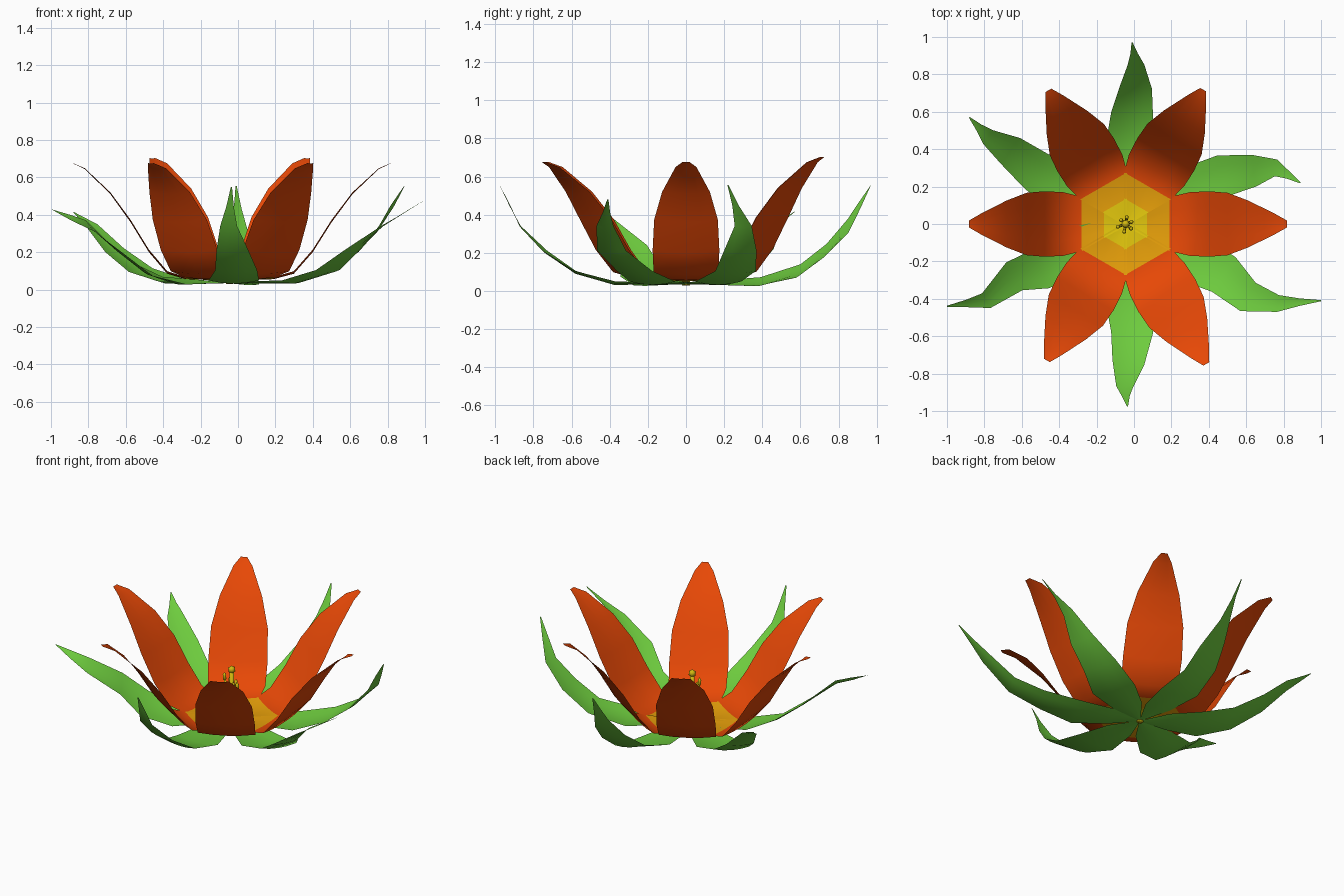
import bpy, bmesh, math, random
from mathutils import Vector, Matrix

if "Cube" in bpy.data.objects:
    bpy.data.objects.remove(bpy.data.objects["Cube"])

random.seed(4)
CX = -0.045  # flower axis


def material(name, rgb):
    m = bpy.data.materials.new(name)
    m.diffuse_color = (*rgb, 1)
    m.use_nodes = True
    m.node_tree.nodes["Principled BSDF"].inputs["Base Color"].default_value = m.diffuse_color
    return m


ORANGE = material("petal orange", (0.80, 0.065, 0.002))
GOLD = material("gold base", (0.80, 0.35, 0.003))
YELLOW = material("yellow heart", (0.78, 0.58, 0.004))
GREEN = material("leaf green", (0.155, 0.60, 0.048))
STAMEN = material("stamen yellow", (0.64, 0.48, 0.005))


def finish(name, bm, mats):
    me = bpy.data.meshes.new(name)
    bm.to_mesh(me)
    bm.free()
    for m in mats:
        me.materials.append(m)
    for p in me.polygons:
        p.use_smooth = True
    ob = bpy.data.objects.new(name, me)
    bpy.context.collection.objects.link(ob)
    return ob


def blade(name, rows, mats, cup=0.0, rule=None):
    """Thin leaf: rows of (centre point, half width, tilt); tilt lifts the left edge."""
    bm = bmesh.new()
    pts = [r[0] for r in rows]
    grid = []
    for i, (p, w, tilt) in enumerate(rows):
        t = pts[min(i + 1, len(pts) - 1)] - pts[max(i - 1, 0)]
        side = Vector((-t.y, t.x, 0)).normalized()
        grid.append([bm.verts.new(p + side * w * u +
                                  Vector((0, 0, tilt * u + cup * w * u * u)))
                     for u in (-1, -0.5, 0, 0.5, 1)])
    for i in range(len(grid) - 1):
        for j in range(4):
            f = bm.faces.new((grid[i][j], grid[i + 1][j], grid[i + 1][j + 1], grid[i][j + 1]))
            if rule:
                f.material_index = rule(i)
    return finish(name, bm, mats)


# Six petals share one profile: (radius, height, half width)
PETAL = [(0, 0.05, 0.012), (0.115, 0.052, 0.075), (0.235, 0.056, 0.145),
         (0.34, 0.085, 0.17), (0.44, 0.20, 0.175), (0.54, 0.36, 0.167),
         (0.65, 0.51, 0.125), (0.79, 0.645, 0.055), (0.855, 0.675, 0.018)]
LENGTH = (1.01, 0.97, 0.965, 0.98, 0.985, 1.01)  # each petal differs a little
for k in range(6):
    a = math.radians(60 * k)
    lift = 1.04 if k in (1, 2) else 1.0  # back petals end slightly higher
    rows = []
    for r, z, w in PETAL:
        r *= 1 if r < 0.3 else LENGTH[k]
        rows.append((Vector((CX + r * math.cos(a), r * math.sin(a), z * lift)), w, 0))
    blade(f"petal_{k + 1}", rows, [ORANGE, GOLD, YELLOW], 0.08,
          lambda i: 2 if i == 0 else 1 if i == 1 else 0)


# Six wavy sepals: three bends and a tip seen from above, tip height, edge tilt
def sepal(name, a, b, c, tip, top, tilt=0.0):
    def at(p, z):
        return Vector((p[0], p[1], z))
    root = at((CX, 0), 0.035)
    a0, va, vb, vc, vt = at(a, 0.03), at(a, 0.09), at(b, 0.20), at(c, 0.335), at(tip, top)
    rows = [(root.lerp(a0, f), w, tilt * f)
            for f, w in ((0.03, 0.012), (0.3, 0.09), (0.65, 0.135))]
    rows += [(va, 0.112, tilt), (vb, 0.086, tilt), (vc, 0.045, tilt),
             (vc.lerp(vt, 0.5), 0.02, tilt / 2), (vt, 0.003, 0)]
    blade(name, rows, [GREEN], 0.13)


sepal("sepal_back", (-0.01, 0.59), (0.01, 0.73), (0.01, 0.85), (-0.01, 0.97), 0.555, 0.035)
sepal("sepal_front", (-0.01, -0.58), (-0.03, -0.74), (-0.05, -0.87), (-0.035, -0.975), 0.55)
sepal("sepal_back_right", (0.48, 0.26), (0.64, 0.285), (0.76, 0.30), (0.89, 0.22), 0.555)
sepal("sepal_front_right", (0.48, -0.27), (0.61, -0.39), (0.77, -0.425), (1, -0.41), 0.48)
sepal("sepal_back_left", (-0.52, 0.28), (-0.66, 0.39), (-0.78, 0.465), (-0.88, 0.57), 0.415, -0.01)
sepal("sepal_front_left", (-0.50, -0.24), (-0.64, -0.28), (-0.79, -0.41), (-1, -0.44), 0.43, -0.03)


# Pistil and stamens
def rod(bm, p, q, r1, r2):
    d = q - p
    m = Matrix.Translation((p + q) / 2) @ d.to_track_quat('Z', 'Y').to_matrix().to_4x4()
    bmesh.ops.create_cone(bm, cap_ends=True, segments=8, radius1=r1, radius2=r2,
                          depth=d.length, matrix=m)


def knob(bm, p, r, h):
    bmesh.ops.create_icosphere(bm, subdivisions=1, radius=1,
                               matrix=Matrix.Translation(p) @ Matrix.Diagonal((r, r, h, 1)))


bm = bmesh.new()
rod(bm, Vector((CX, 0, 0.03)), Vector((CX, 0, 0.34)), 0.018, 0.014)
knob(bm, Vector((CX, 0, 0.355)), 0.024, 0.025)
finish("pistil", bm, [STAMEN])

bm = bmesh.new()
for k in range(6):
    a = math.radians(60 * k + 20)
    out = Vector((math.cos(a), math.sin(a), 0))
    r, h = random.uniform(0.03, 0.045), random.uniform(0.24, 0.32)
    top = out * r + Vector((CX, 0, h))
    rod(bm, out * 0.012 + Vector((CX, 0, 0.03)), top, 0.008, 0.007)
    knob(bm, top, 0.012, 0.03)
finish("stamens", bm, [STAMEN])
